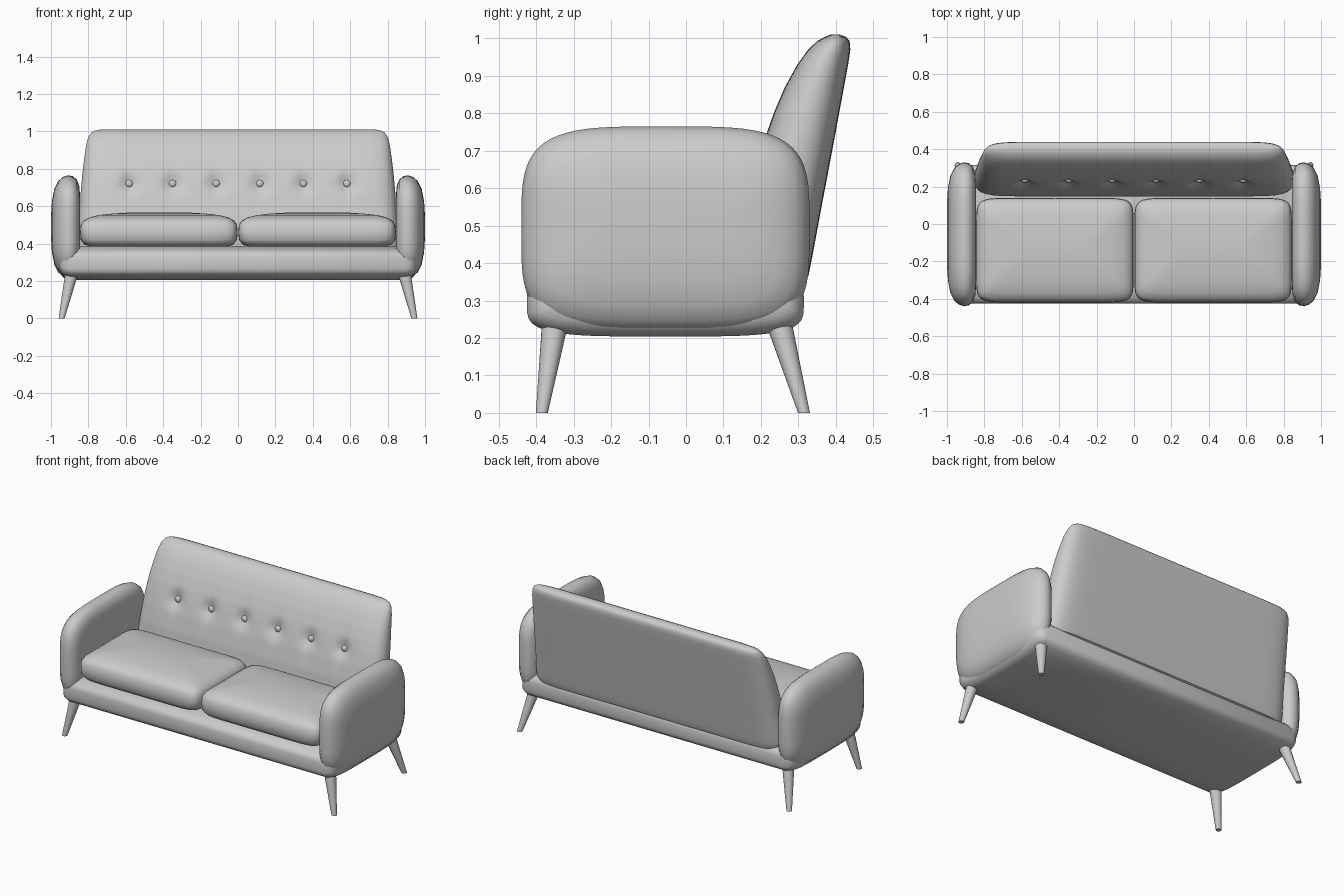
import bpy, math
from math import cos, sin, pi, exp

if "Cube" in bpy.data.objects:
    bpy.data.objects.remove(bpy.data.objects["Cube"])


def loft(name, rings, angle=40):
    """Skin a stack of equal-length point rings and cap both ends."""
    n = len(rings[0])
    verts = [p for r in rings for p in r]
    faces = [(k * n + i, k * n + (i + 1) % n, (k + 1) * n + (i + 1) % n, (k + 1) * n + i)
             for k in range(len(rings) - 1) for i in range(n)]
    faces += [tuple(range(n))[::-1], tuple(range(len(verts) - n, len(verts)))]
    me = bpy.data.meshes.new(name)
    me.from_pydata(verts, [], faces)
    ob = bpy.data.objects.new(name, me)
    bpy.context.collection.objects.link(ob)
    bpy.ops.object.select_all(action='DESELECT')
    ob.select_set(True)
    bpy.context.view_layer.objects.active = ob
    bpy.ops.object.mode_set(mode='EDIT')
    bpy.ops.mesh.select_all(action='SELECT')
    bpy.ops.mesh.normals_make_consistent(inside=False)
    bpy.ops.object.mode_set(mode='OBJECT')
    bpy.ops.object.shade_smooth_by_angle(angle=math.radians(angle))
    return ob


def squircle(a, b, p, n=64):
    """Superellipse outline with half sizes a, b."""
    pts = []
    for i in range(n):
        t = 2 * pi * i / n
        c, s = cos(t), sin(t)
        pts.append((a * math.copysign(abs(c) ** (2 / p), c),
                    b * math.copysign(abs(s) ** (2 / p), s)))
    return pts


# Base: soft rounded section running across the sofa
ends = [(0.955, 0.07), (0.95, 0.04), (0.935, 0.015), (0.90, 0.0)]
stations = [(-x, i) for x, i in ends] + [(x, i) for x, i in reversed(ends)]
loft("base", [[(x, -0.055 + y, 0.296 + z) for y, z in squircle(0.37 - i, 0.092 - i, 4)]
              for x, i in stations])

# Arms: padded slabs, domed on the outside
arm_profile = [(0.845, 0.10), (0.849, 0.055), (0.862, 0.022), (0.883, 0.005), (0.91, 0.0),
               (0.938, 0.010), (0.962, 0.032), (0.982, 0.072), (0.995, 0.14), (1.0, 0.22)]
for side, label in ((-1, "left"), (1, "right")):
    loft(label + "_arm", [[(side * x, -0.055 + y, 0.49 + z)
                           for y, z in squircle(0.385 - i, 0.275 - i, 4)]
                          for x, i in arm_profile])

# Seat cushions: rounded rectangles with a crowned top
cushion_profile = [(0.385, 0.05), (0.395, 0.022), (0.42, 0.003), (0.46, 0.0), (0.50, 0.003),
                   (0.522, 0.018), (0.54, 0.05), (0.552, 0.10), (0.56, 0.17), (0.565, 0.25)]
for side, label in ((-1, "left"), (1, "right")):
    loft(label + "_seat_cushion", [[(side * 0.423 + x, -0.14 + y, z)
                                    for x, y in squircle(0.421 - i, 0.28 - i, 10, 96)]
                                   for z, i in cushion_profile])

# Backrest: leaning, tapered section stack (z, front y, rear y, half width)
back_rows = [(0.335, 0.19, 0.30, 0.81), (0.345, 0.165, 0.32, 0.845), (0.37, 0.148, 0.328, 0.86),
             (0.42, 0.148, 0.338, 0.86), (0.55, 0.165, 0.362, 0.85), (0.65, 0.187, 0.381, 0.843),
             (0.74, 0.213, 0.398, 0.835), (0.80, 0.234, 0.409, 0.829), (0.87, 0.264, 0.422, 0.82),
             (0.93, 0.297, 0.433, 0.811), (0.97, 0.326, 0.439, 0.80), (0.993, 0.35, 0.437, 0.785),
             (1.004, 0.37, 0.428, 0.765), (1.01, 0.385, 0.412, 0.73)]
button_x = [-0.5825 + 0.233 * i for i in range(6)]
BUTTON_Z = 0.72


def tuft(x, z):
    """Depth of the pulled-in fabric around the buttons."""
    dz = z - BUTTON_Z
    return sum(0.026 * exp(-((x - b) ** 2 + dz ** 2) / 0.045 ** 2)
               + 0.006 * exp(-((x - b) / 0.02) ** 2 - (dz / 0.12) ** 2) for b in button_x)


def back_section(z, yf, yb, w, n=110):
    mid, d = (yf + yb) / 2, (yb - yf) / 2
    front, rear = [], []
    for i in range(n + 1):
        u = sin(pi / 2 * (2 * i / n - 1))
        h = d * max(0, 1 - abs(u) ** 16) ** 0.5
        front.append((w * u, mid - h + tuft(w * u, z), z))
        rear.append((w * u, mid + h, z))
    return front + rear[-2:0:-1]


rings = []
for a, b in zip(back_rows, back_rows[1:]):
    steps = max(1, round((b[0] - a[0]) / 0.015))
    rings += [back_section(*[p + (q - p) * k / steps for p, q in zip(a, b)]) for k in range(steps)]
rings.append(back_section(*back_rows[-1]))
loft("backrest", rings)

# Tufting buttons
for i, x in enumerate(button_x):
    bpy.ops.mesh.primitive_uv_sphere_add(segments=20, ring_count=12, radius=0.02,
                                         location=(x, 0.234, BUTTON_Z))
    ob = bpy.context.object
    ob.name = f"button_{i + 1}"
    ob.scale = (1, 0.7, 1)
    bpy.ops.object.shade_smooth()

# Splayed tapered legs (top y, foot y)
for label, y_top, y_foot in (("front", -0.348, -0.385), ("rear", 0.245, 0.315)):
    for side, hand in ((-1, "left"), (1, "right")):
        loft(f"{label}_{hand}_leg",
             [[(side * x + r * cos(t), y + r * sin(t), z)
               for t in (2 * pi * k / 24 for k in range(24))]
              for x, y, r, z in ((0.943, y_foot, 0.016, 0.0), (0.887, y_top, 0.036, 0.25))])
